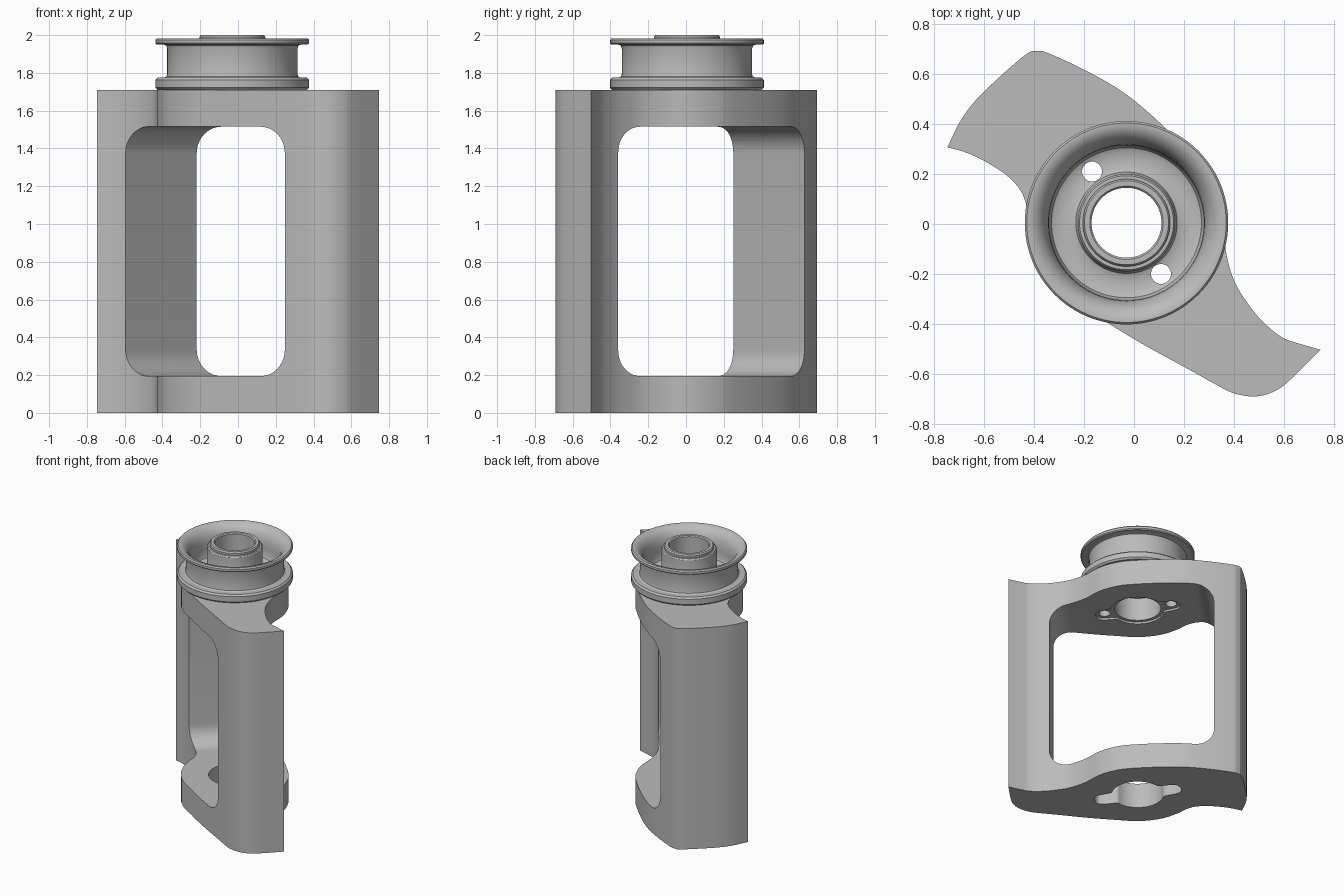
import bpy, bmesh, math
from mathutils import Vector, Matrix

if "Cube" in bpy.data.objects:
    bpy.data.objects.remove(bpy.data.objects["Cube"], do_unlink=True)

CX, CY = -0.03, 0.005      # axis of the pulley and bores
TOP = 1.71                 # top of the body

grey = bpy.data.materials.new("plain grey")
grey.use_nodes = True
grey.diffuse_color = (0.5, 0.5, 0.5, 1)
grey.node_tree.nodes["Principled BSDF"].inputs["Base Color"].default_value = (0.5, 0.5, 0.5, 1)


def add_object(name, bm):
    bmesh.ops.recalc_face_normals(bm, faces=bm.faces)
    mesh = bpy.data.meshes.new(name)
    bm.to_mesh(mesh)
    bm.free()
    mesh.materials.append(grey)
    obj = bpy.data.objects.new(name, mesh)
    bpy.context.collection.objects.link(obj)
    return obj


def prism(name, outline, low, high, matrix=None):
    """Extrude a flat outline between two heights."""
    bm = bmesh.new()
    face = bm.faces.new([bm.verts.new((x, y, low)) for x, y in outline])
    grown = bmesh.ops.extrude_face_region(bm, geom=[face])["geom"]
    verts = [v for v in grown if isinstance(v, bmesh.types.BMVert)]
    bmesh.ops.translate(bm, verts=verts, vec=(0, 0, high - low))
    if matrix:
        bm.transform(matrix)
    return add_object(name, bm)


def circle(x, y, radius, steps=64):
    turns = [math.tau * i / steps for i in range(steps)]
    return [(x + radius * math.cos(a), y + radius * math.sin(a)) for a in turns]


def spline(points, steps=6):
    """Smooth open chain through the points, without its last point."""
    pts = [Vector(p) for p in points]
    pts = [2 * pts[0] - pts[1]] + pts + [2 * pts[-1] - pts[-2]]
    out = []
    for a, b, c, d in zip(pts, pts[1:], pts[2:], pts[3:]):
        for i in range(steps):
            t = i / steps
            out.append((2 * b + (c - a) * t + (2 * a - 5 * b + 4 * c - d) * t ** 2
                        + (3 * b - a - 3 * c + d) * t ** 3) / 2)
    return [tuple(p) for p in out]


def eared_slot(main, ear, steps=128):
    """Round opening with two soft ears around the screw holes."""
    axis = math.atan2(-0.41, 0.275)
    out = []
    for i in range(steps):
        a = math.tau * i / steps
        off = (a - axis + math.pi / 2) % math.pi - math.pi / 2
        r = main + ear * math.exp(-(off / 0.3) ** 4)
        out.append((CX + r * math.cos(a), CY + r * math.sin(a)))
    return out


def rounded_rect(half_w, low, high, radius, steps=10):
    out = []
    corners = [(1, high - radius), (-1, high - radius), (-1, low + radius), (1, low + radius)]
    for q, (side, z) in enumerate(corners):
        for i in range(steps + 1):
            a = math.pi / 2 * (q + i / steps)
            out.append((side * (half_w - radius) + radius * math.cos(a), z + radius * math.sin(a)))
    return out


def cut(obj, cutter):
    mod = obj.modifiers.new("cut", "BOOLEAN")
    mod.operation, mod.solver, mod.object = "DIFFERENCE", "EXACT", cutter
    bpy.context.view_layer.objects.active = obj
    bpy.ops.object.modifier_apply(modifier=mod.name)
    bpy.data.objects.remove(cutter, do_unlink=True)


def smooth(obj):
    bpy.ops.object.select_all(action="DESELECT")
    obj.select_set(True)
    bpy.context.view_layer.objects.active = obj
    bpy.ops.object.shade_smooth_by_angle(angle=math.radians(30))


# S-shaped body: two smooth chains meeting at the sharp tips
left_tip, right_tip = (-0.747, 0.307), (0.747, -0.503)
back_side = [left_tip, (-0.69, 0.42), (-0.61, 0.52), (-0.44, 0.673), (-0.385, 0.692),
             (-0.335, 0.68), (-0.195, 0.615), (-0.055, 0.535), (0.065, 0.44), (0.2, 0.31),
             (0.3, 0.19), (0.355, 0.05), (0.367, -0.105), (0.4, -0.225), (0.45, -0.31),
             (0.51, -0.385), (0.59, -0.452), (0.665, -0.48), right_tip]
front_side = [right_tip, (0.61, -0.637), (0.545, -0.677), (0.485, -0.69), (0.425, -0.684),
              (0.37, -0.665), (0.225, -0.585), (0.025, -0.475), (-0.13, -0.38), (-0.28, -0.28),
              (-0.38, -0.15), (-0.42, -0.02), (-0.43, 0.07), (-0.455, 0.135), (-0.51, 0.195),
              (-0.595, 0.25), (-0.675, 0.287), left_tip]
body = prism("body", spline(back_side) + spline(front_side), 0, TOP)

# Large rounded window through the body, square to its long axis
s = math.sqrt(0.5)
window_frame = Matrix(((s, 0, s, 0), (-s, 0, s, 0), (0, 1, 0, 0), (0, 0, 0, 1)))
cut(body, prism("window_cutter", rounded_rect(0.598, 0.195, 1.515, 0.14), -2, 2, window_frame))

# Eared opening in the bottom bar, eared recess and bore in the top bar
cut(body, prism("slot_cutter", eared_slot(0.185, 0.135), -0.1, 0.3))
cut(body, prism("recess_cutter", eared_slot(0.19, 0.12), 1.4, 1.53))
cut(body, prism("bore_cutter", circle(CX, CY, 0.165), 1.4, 1.8))

# Pulley: revolved profile of flanges, drum, dished cup and hub
profile = [(0.14, TOP), (0.395, TOP), (0.407, 1.722), (0.407, 1.763), (0.395, 1.775),
           (0.36, 1.775), (0.348, 1.782), (0.345, 1.795), (0.345, 1.93), (0.35, 1.945),
           (0.365, 1.95), (0.4, 1.95), (0.407, 1.957), (0.407, 1.974), (0.399, 1.983),
           (0.385, 1.983), (0.36, 1.972), (0.338, 1.95), (0.322, 1.92), (0.313, 1.88),
           (0.31, 1.84), (0.31, 1.79), (0.3, 1.77), (0.28, 1.76), (0.22, 1.76),
           (0.203, 1.767), (0.195, 1.785), (0.195, 1.965), (0.188, 1.975), (0.175, 1.975),
           (0.175, 1.99), (0.168, 2.0), (0.147, 2.0), (0.14, 1.993)]
bm = bmesh.new()
ring = [bm.verts.new((CX + r, CY, z)) for r, z in profile]
edges = [bm.edges.new((a, b)) for a, b in zip(ring, ring[1:] + ring[:1])]
bmesh.ops.spin(bm, geom=ring + edges, cent=(CX, CY, 0), axis=(0, 0, 1),
               angle=math.tau, steps=96, use_merge=True)
bmesh.ops.remove_doubles(bm, verts=bm.verts, dist=0.0001)
pulley = add_object("pulley", bm)

# Two screw holes through the pulley floor and the top bar
for side in (-1, 1):
    for part in (body, pulley):
        hole = circle(CX + side * 0.138, CY - side * 0.205, 0.04, 32)
        cut(part, prism("screw_hole_cutter", hole, 1.4, 1.9))

for part in (body, pulley):
    smooth(part)
